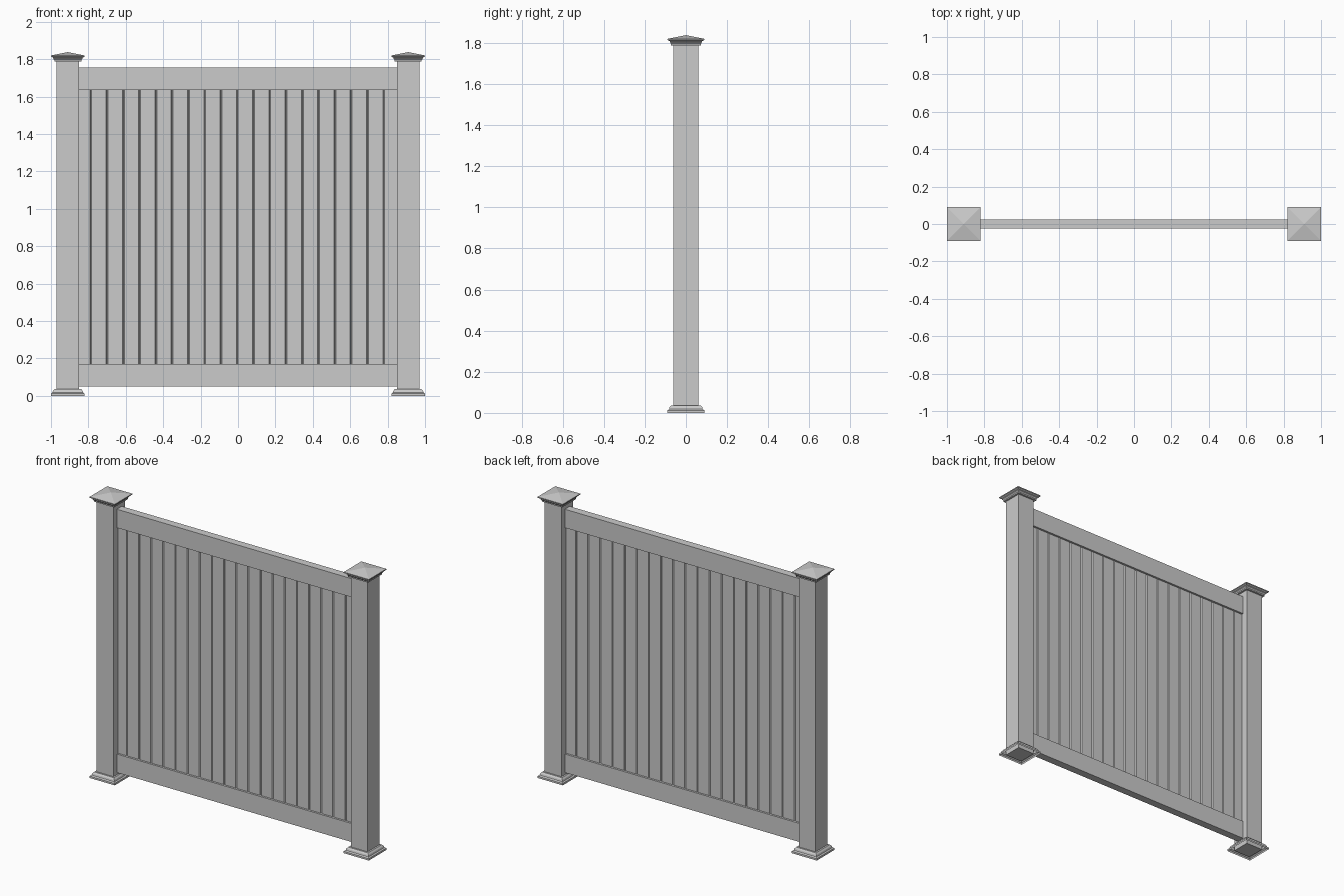
import bpy, bmesh

if "Cube" in bpy.data.objects:
    bpy.data.objects.remove(bpy.data.objects["Cube"])

POST_X = 0.91


def make_object(name, bm):
    bmesh.ops.recalc_face_normals(bm, faces=bm.faces)
    mesh = bpy.data.meshes.new(name)
    bm.to_mesh(mesh)
    bm.free()
    obj = bpy.data.objects.new(name, mesh)
    bpy.context.collection.objects.link(obj)
    return obj


def box(name, x0, x1, y0, y1, z0, z1):
    bm = bmesh.new()
    bmesh.ops.create_cube(bm, size=1)
    for v in bm.verts:
        v.co.x = (x0 + x1) / 2 + v.co.x * (x1 - x0)
        v.co.y = (y0 + y1) / 2 + v.co.y * (y1 - y0)
        v.co.z = (z0 + z1) / 2 + v.co.z * (z1 - z0)
    return make_object(name, bm)


def square_loft(name, cx, profile):
    """Stack of square rings from (half width, z) pairs; half width 0 is an apex."""
    bm = bmesh.new()
    rings = []
    for r, z in profile:
        if r == 0:
            rings.append([bm.verts.new((cx, 0, z))] * 4)
        else:
            rings.append([bm.verts.new((cx + sx * r, sy * r, z))
                          for sx, sy in ((-1, -1), (1, -1), (1, 1), (-1, 1))])
    for a, b in zip(rings, rings[1:]):
        for i in range(4):
            j = (i + 1) % 4
            quad = [a[i], a[j], b[j], b[i]]
            bm.faces.new(list(dict.fromkeys(quad)))
    return make_object(name, bm)


# Posts with moulded caps and base skirts
CAP = [(0.06, 1.787), (0.072, 1.787), (0.072, 1.795), (0.078, 1.803),
       (0.078, 1.808), (0.09, 1.814), (0.09, 1.82), (0, 1.838)]
SKIRT = [(0.09, 0), (0.09, 0.012), (0.082, 0.018), (0.079, 0.028),
         (0.071, 0.037), (0.06, 0.037)]
for side, cx in (("left", -POST_X), ("right", POST_X)):
    box(side + "_post", cx - 0.06, cx + 0.06, -0.06, 0.06, 0, 1.80)
    square_loft(side + "_post_cap", cx, CAP)
    square_loft(side + "_post_base", cx, SKIRT)

# Rails between the posts
box("bottom_rail", -0.85, 0.85, -0.025, 0.025, 0.05, 0.17)
box("top_rail", -0.85, 0.85, -0.025, 0.025, 1.635, 1.755)

# Board panel: flat boards separated by V-grooves on both faces
HALF, DEPTH, GROOVE = 0.012, 0.006, 0.005
edge = [(-0.85, HALF)]
for k in range(19):
    x = -0.787 + 0.087 * k
    edge += [(x - GROOVE, HALF), (x, HALF - DEPTH), (x + GROOVE, HALF)]
edge.append((0.85, HALF))
bm = bmesh.new()
levels = [[[bm.verts.new((x, s * y, z)) for x, y in edge] for s in (-1, 1)]
          for z in (0.165, 1.64)]
for s in (0, 1):
    lo, hi = levels[0][s], levels[1][s]
    for i in range(len(edge) - 1):
        bm.faces.new((lo[i], lo[i + 1], hi[i + 1], hi[i]))
make_object("board_panel", bm)
